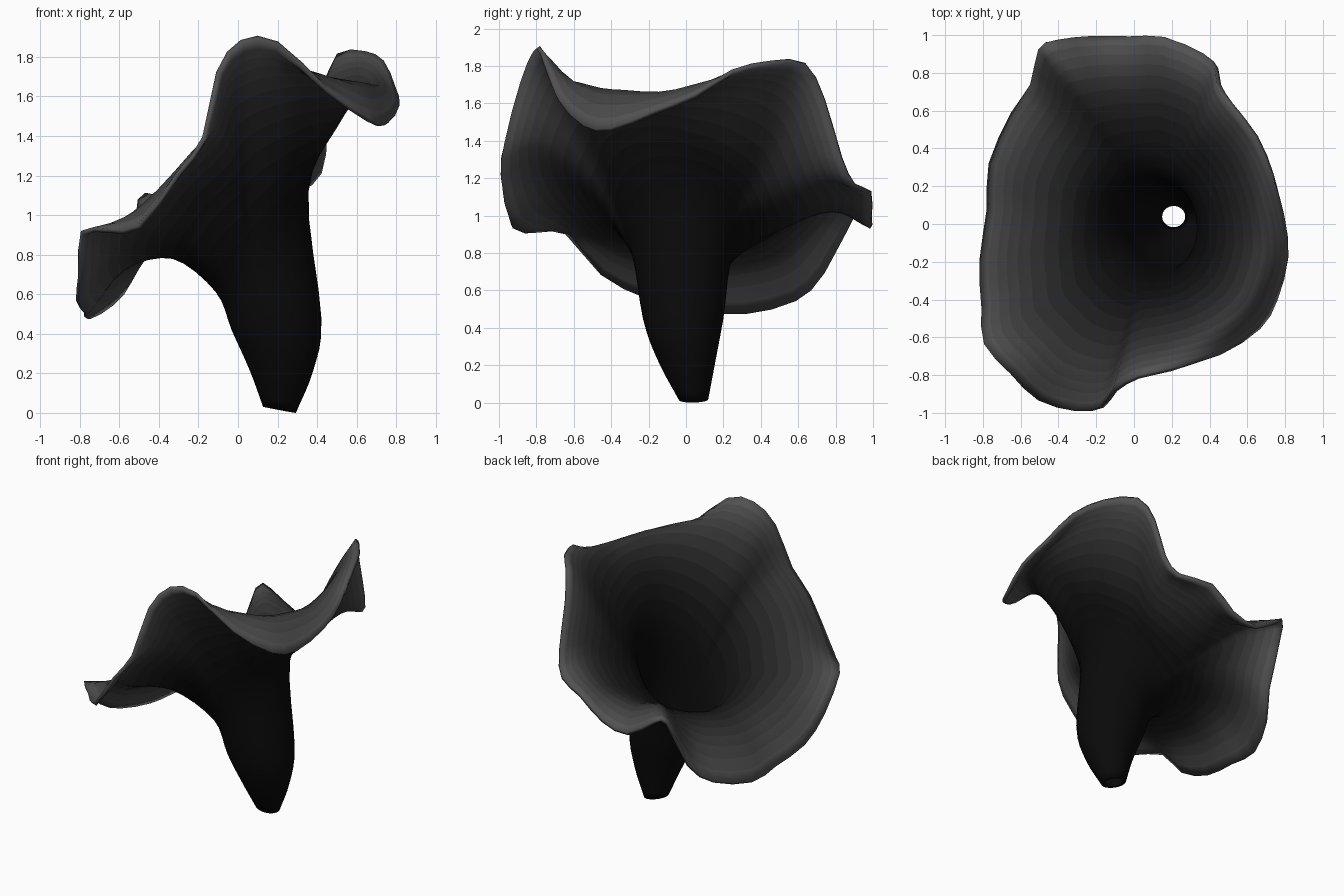
import bpy, bmesh
from math import atan2, cos, sin
from mathutils import Vector

if "Cube" in bpy.data.objects:
    bpy.data.objects.remove(bpy.data.objects["Cube"])

# Wavy rim, counter-clockwise: x, y, z, wall height one third out, wall height near the lip
RIM = [
    (.81, -.17, 1.55, 1.49, 1.65), (.79, .05, 1.64, 1.45, 1.68), (.74, .25, 1.77, 1.42, 1.70),
    (.65, .46, 1.82, 1.35, 1.69), (.51, .64, 1.81, 1.28, 1.62), (.45, .74, 1.62, 1.22, 1.50),
    (.435, .83, 1.31, 1.15, 1.32), (.37, .90, 1.16, 1.08, 1.20), (.16, .99, 1.12, 1.00, 1.11), (-.02, .99, .98, .96, 1.05),
    (-.22, .99, .94, .93, 1.03), (-.42, .97, 1.07, .92, 1.08), (-.50, .93, 1.07, .90, 1.03),
    (-.54, .74, .70, .86, .88), (-.64, .59, .55, .83, .79), (-.76, .32, .48, .80, .74),
    (-.77, .08, .50, .79, .73), (-.81, -.20, .56, .80, .77), (-.80, -.45, .69, .84, .83),
    (-.79, -.64, .91, .88, .91), (-.65, -.79, .92, .96, 1.02), (-.50, -.93, .94, 1.06, 1.15),
    (-.30, -.99, 1.21, 1.14, 1.31), (-.17, -.97, 1.39, 1.20, 1.43), (-.10, -.88, 1.72, 1.25, 1.60),
    (.02, -.81, 1.88, 1.31, 1.67), (.20, -.77, 1.87, 1.37, 1.71), (.45, -.69, 1.63, 1.43, 1.70),
    (.66, -.55, 1.48, 1.47, 1.67), (.75, -.40, 1.46, 1.48, 1.66),
]
# Stem rings: centre x, centre y, radius x, radius y, height, tilt toward +x
STEM = [
    (.21, .04, .072, .067, .02, -.015),
    (.22, .005, .15, .14, .22, 0),
    (.195, -.015, .215, .203, .45, .03),
    (.12, -.015, .225, .275, .87, .25),
]
STEPS = 4


def blend(a, b, c, d, t):
    """Smooth in-between value from b to c."""
    return .5 * (2 * b + (c - a) * t + (2 * a - 5 * b + 4 * c - d) * t * t
                 + (3 * b - a - 3 * c + d) * t ** 3)


def spline(pts):
    """Smooth path through the points."""
    p = [2 * pts[0] - pts[1]] + pts + [2 * pts[-1] - pts[-2]]
    return [blend(*p[i - 1:i + 3], k / STEPS)
            for i in range(1, len(p) - 2) for k in range(STEPS)] + [pts[-1]]


def meridian(x, y, z, low, high):
    """One line up the stem and out across the flared cap."""
    ang = atan2(y + .015, x - .12)
    pts = [Vector((cx + rx * cos(ang), cy + ry * sin(ang), h + tilt * cos(ang)))
           for cx, cy, rx, ry, h, tilt in STEM]
    rim, neck = Vector((x, y, z)), pts[-1]
    for f, h in ((.33, low), (.72, high)):
        p = neck.lerp(rim, f)
        p.z = h
        pts.append(p)
    return spline(pts + [rim])


# Round the rim off by adding a station between each pair
n = len(RIM)
stations = []
for i in range(n):
    quad = [RIM[(i + k) % n] for k in (-1, 0, 1, 2)]
    stations.append(RIM[i])
    stations.append([blend(*v, .5) for v in zip(*quad)])

# Trumpet-shaped body, open at the foot
bm = bmesh.new()
cols = [[bm.verts.new(p) for p in meridian(*s)] for s in stations]
rows = len(cols[0]) - 1
shaded = rows // 2
for a, b in zip(cols, cols[1:] + cols[:1]):
    for j in range(rows):
        face = bm.faces.new((a[j], b[j], b[j + 1], a[j + 1]))
        face.smooth = True
        face.material_index = max(0, j - shaded + 1)
mesh = bpy.data.meshes.new("trumpet_mushroom")
bm.to_mesh(mesh)
bm.free()
body = bpy.data.objects.new("trumpet_mushroom", mesh)
bpy.context.collection.objects.link(body)

# Near-black stem fading to grey at the lip
count = rows - shaded + 1
for i in range(count):
    v = .003 + .08 * (i / (count - 1)) ** 2.5
    mat = bpy.data.materials.new(f"flesh_shade_{i}")
    mat.diffuse_color = (v, v, v, 1)
    mat.use_nodes = True
    mat.node_tree.nodes["Principled BSDF"].inputs["Base Color"].default_value = mat.diffuse_color
    mesh.materials.append(mat)

# Thin flesh
thick = body.modifiers.new("flesh", 'SOLIDIFY')
thick.thickness = .024
thick.offset = 0
